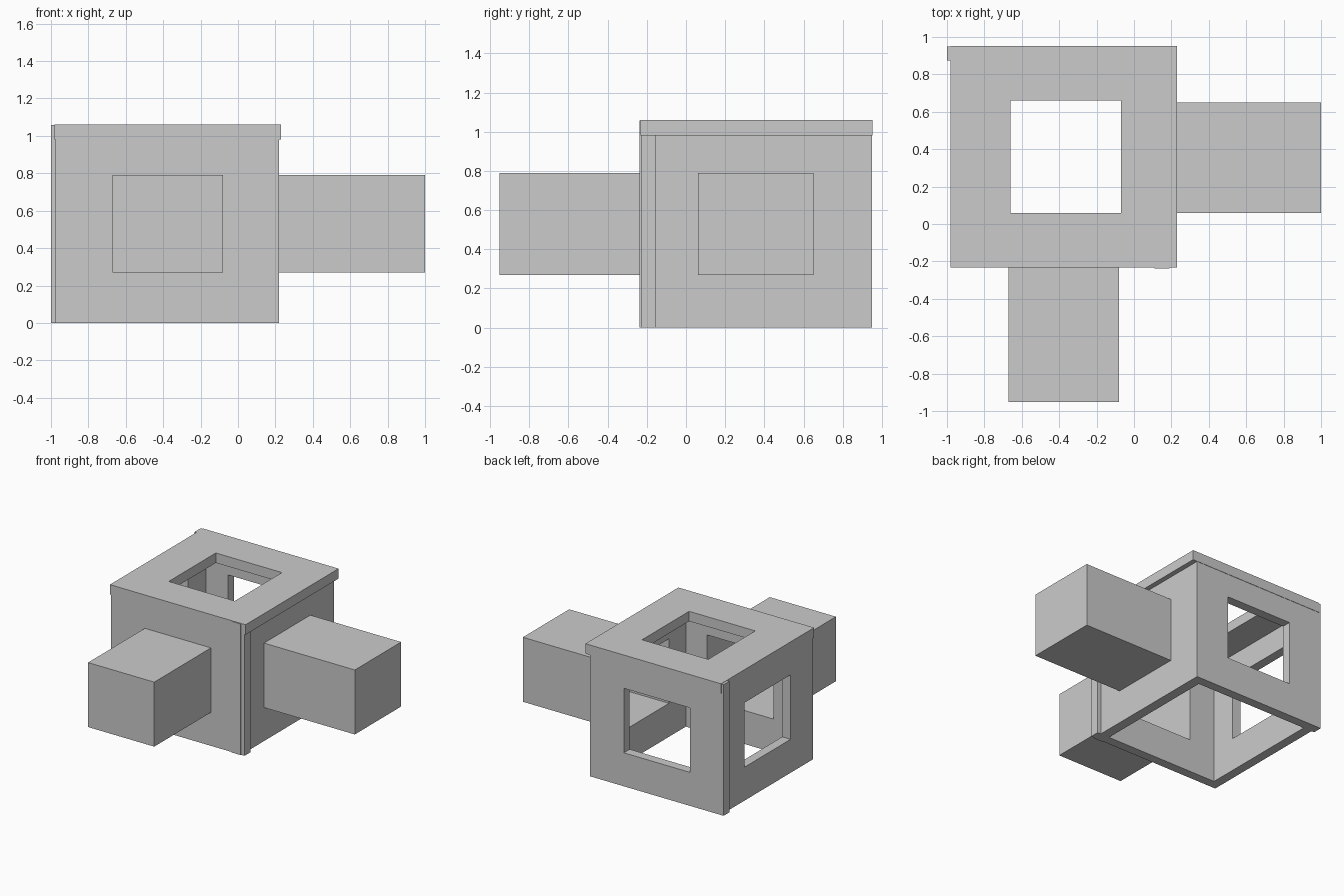
import bpy, bmesh

if "Cube" in bpy.data.objects:
    bpy.data.objects.remove(bpy.data.objects["Cube"])


def finish(bm, name):
    bmesh.ops.recalc_face_normals(bm, faces=bm.faces)
    mesh = bpy.data.meshes.new(name)
    bm.to_mesh(mesh)
    bm.free()
    obj = bpy.data.objects.new(name, mesh)
    bpy.context.collection.objects.link(obj)
    return obj


def framed_panel(name, axis, depth, u, v, hole_u, hole_v):
    """Flat panel with a rectangular window; axis is its thickness direction."""
    def place(a, b):
        co = [a, b]
        co.insert(axis, depth[0])
        return co
    def ring(us, vs):
        return [bm.verts.new(place(us[i], vs[j])) for i, j in ((0, 0), (1, 0), (1, 1), (0, 1))]
    bm = bmesh.new()
    outer, inner = ring(u, v), ring(hole_u, hole_v)
    for i in range(4):
        j = (i + 1) % 4
        bm.faces.new((outer[i], outer[j], inner[j], inner[i]))
    geom = bmesh.ops.extrude_face_region(bm, geom=bm.faces[:], use_keep_orig=True)["geom"]
    shift = [0, 0, 0]
    shift[axis] = depth[1] - depth[0]
    bmesh.ops.translate(bm, vec=shift, verts=[g for g in geom if isinstance(g, bmesh.types.BMVert)])
    bmesh.ops.dissolve_limit(bm, angle_limit=0.001, verts=bm.verts[:], edges=[])
    return finish(bm, name)


def hollow_box(name, lo, hi, open_axis, open_at):
    """Thin box whose end at open_at is left open towards the room."""
    bm = bmesh.new()
    bmesh.ops.create_cube(bm, size=1)
    for vert in bm.verts:
        vert.co = [lo[k] if vert.co[k] < 0 else hi[k] for k in range(3)]
    cap = [f for f in bm.faces if abs(f.calc_center_median()[open_axis] - open_at) < 1e-4]
    bmesh.ops.delete(bm, geom=cap, context='FACES_ONLY')
    return finish(bm, name)


SIDE_Z, HOLE_Z = (0, 1.057), (0.27, 0.79)

# Four side panels, overlapping slightly at the corners
framed_panel("front_panel", 1, (-0.23, -0.155), (-0.97, 0.22), SIDE_Z, (-0.67, -0.08), HOLE_Z)
framed_panel("back_panel", 1, (0.875, 0.95), (-1.0, 0.19), SIDE_Z, (-0.70, -0.11), HOLE_Z)
framed_panel("right_panel", 0, (0.11, 0.19), (-0.237, 0.947), SIDE_Z, (0.06, 0.65), HOLE_Z)
framed_panel("left_panel", 0, (-0.975, -0.90), (-0.227, 0.947), SIDE_Z, (0.06, 0.65), HOLE_Z)

# Roof panel
framed_panel("roof_panel", 2, (0.98, 1.06), (-0.98, 0.23), (-0.232, 0.953), (-0.66, -0.07), (0.06, 0.66))

# Boxes projecting from the front and right openings
hollow_box("front_box", (-0.67, -0.953, 0.27), (-0.08, -0.23, 0.79), 1, -0.23)
hollow_box("right_box", (0.19, 0.06, 0.27), (1.0, 0.65, 0.79), 0, 0.19)
